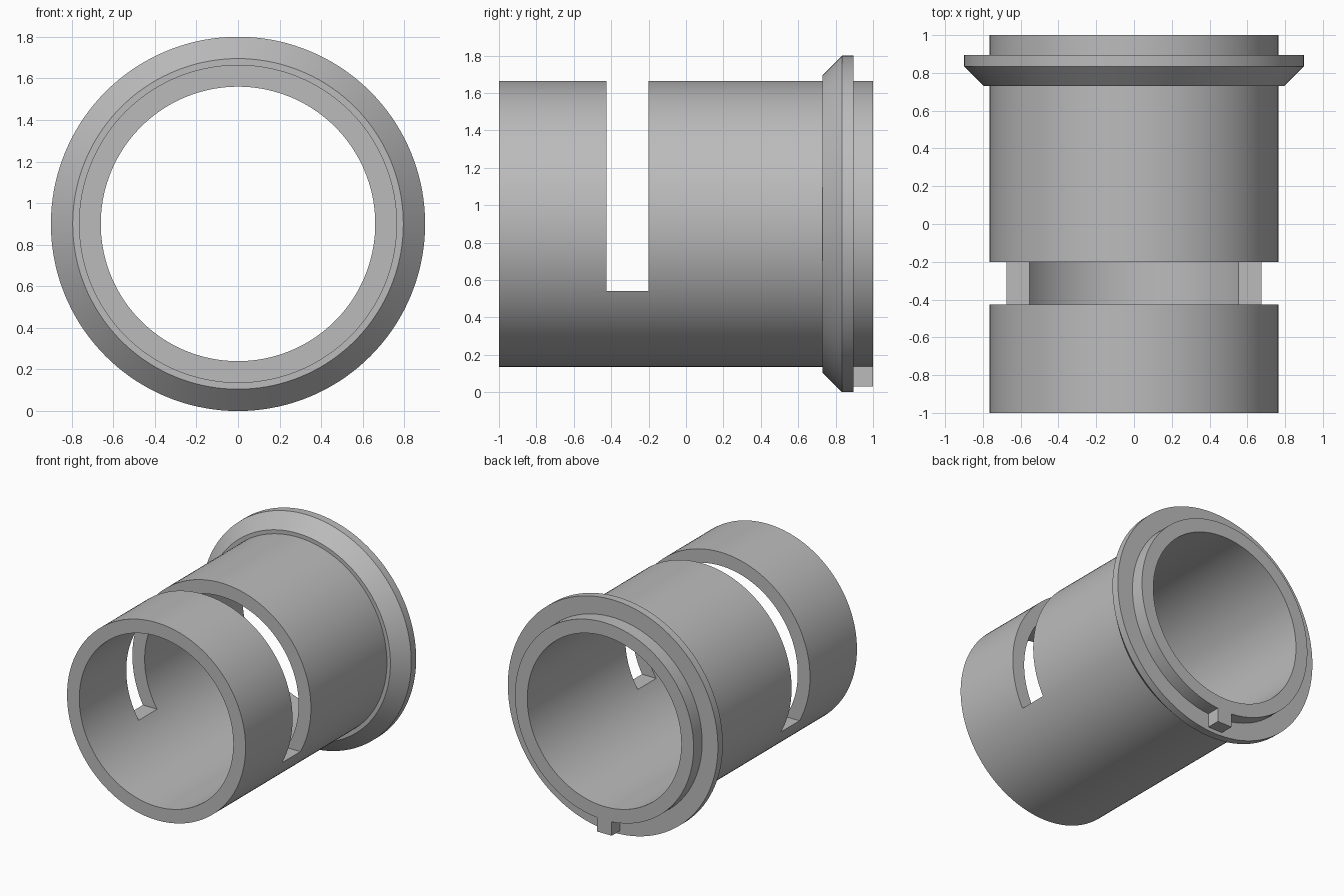
import bpy, bmesh, math
from mathutils import Vector

cube = bpy.data.objects.get("Cube")
if cube:
    bpy.data.objects.remove(cube, do_unlink=True)

AXIS_Z = 0.9
SEGMENTS = 144

grey = bpy.data.materials.new("plain grey")
grey.use_nodes = True
grey.diffuse_color = (0.5, 0.5, 0.5, 1)
grey.node_tree.nodes["Principled BSDF"].inputs["Base Color"].default_value = (0.5, 0.5, 0.5, 1)


def add_object(name, bm):
    bmesh.ops.recalc_face_normals(bm, faces=bm.faces[:])
    mesh = bpy.data.meshes.new(name)
    bm.to_mesh(mesh)
    bm.free()
    mesh.materials.append(grey)
    obj = bpy.data.objects.new(name, mesh)
    bpy.context.collection.objects.link(obj)
    return obj


def box(name, low, high):
    bm = bmesh.new()
    bmesh.ops.create_cube(bm, size=1)
    low, high = Vector(low), Vector(high)
    for v in bm.verts:
        v.co = (low + high) / 2 + v.co * (high - low)
    return add_object(name, bm)


def lathe(name, profile):
    """Spin a closed (radius, y) outline around the lengthwise axis."""
    bm = bmesh.new()
    verts = [bm.verts.new((0, y, AXIS_Z + r)) for r, y in profile]
    edges = [bm.edges.new((a, b)) for a, b in zip(verts, verts[1:] + verts[:1])]
    bmesh.ops.spin(bm, geom=verts + edges, cent=(0, 0, AXIS_Z), axis=(0, 1, 0),
                   angle=math.tau, steps=SEGMENTS)
    bmesh.ops.remove_doubles(bm, verts=bm.verts[:], dist=0.0001)
    return add_object(name, bm)


# Hollow sleeve with a chamfered flange near the back end
sleeve = lathe("flanged_sleeve", [
    (0.66, -1), (0.765, -1), (0.765, 0.73), (0.795, 0.73), (0.9, 0.835),
    (0.9, 0.895), (0.765, 0.895), (0.765, 1), (0.66, 1)])

# Wide slot cut across the upper part of the sleeve
cutter = box("slot_cutter", (-1, -0.425, 0.54), (1, -0.2, 2))
cutter.hide_render = True
slot = sleeve.modifiers.new("slot", 'BOOLEAN')
slot.operation = 'DIFFERENCE'
slot.solver = 'EXACT'
slot.object = cutter

bpy.ops.object.select_all(action='DESELECT')
bpy.context.view_layer.objects.active = sleeve
sleeve.select_set(True)
bpy.ops.object.modifier_apply(modifier=slot.name)
bpy.data.objects.remove(cutter, do_unlink=True)
bpy.ops.object.shade_smooth_by_angle(angle=math.radians(25))

# Small locating key under the back rim
box("locating_key", (-0.063, 0.88, 0.03), (0.063, 1, 0.16))
